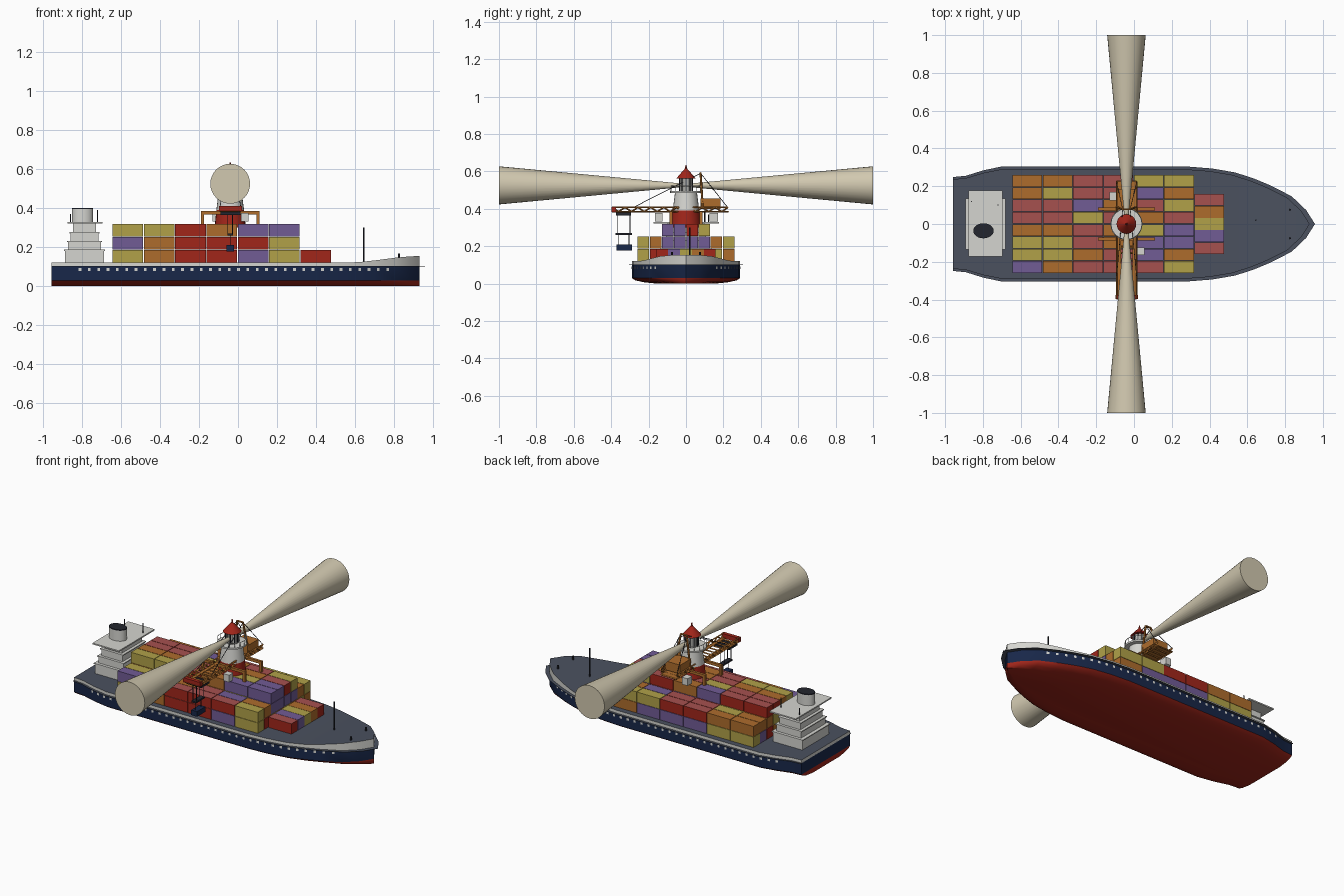
import bpy, bmesh, math, random
from mathutils import Vector, Matrix

if "Cube" in bpy.data.objects:
    bpy.data.objects.remove(bpy.data.objects["Cube"])

random.seed(4)


def mat(name, r, g, b):
    m = bpy.data.materials.new(name)
    m.diffuse_color = tuple((c / 255) ** 2.2 for c in (r, g, b)) + (1,)
    m.use_nodes = True
    m.node_tree.nodes["Principled BSDF"].inputs["Base Color"].default_value = m.diffuse_color
    return m


RED, FADED = mat("red", 160, 42, 32), mat("faded red", 165, 82, 80)
YELLOW, PURPLE = mat("mustard", 175, 160, 74), mat("purple", 112, 92, 148)
ORANGE, NAVY = mat("orange", 172, 108, 48), mat("navy", 30, 43, 74)
DECK, WHITE = mat("slate", 76, 82, 95), mat("off white", 212, 212, 207)
CREAM, DARK = mat("cream", 208, 199, 174), mat("charcoal", 40, 42, 50)


def finish(name, bm, mats, smooth=False):
    bmesh.ops.recalc_face_normals(bm, faces=bm.faces)
    me = bpy.data.meshes.new(name)
    bm.to_mesh(me)
    bm.free()
    ob = bpy.data.objects.new(name, me)
    bpy.context.collection.objects.link(ob)
    for m in mats:
        me.materials.append(m)
    if smooth:
        bpy.context.view_layer.objects.active = ob
        ob.select_set(True)
        bpy.ops.object.shade_smooth_by_angle(angle=math.radians(35))
        ob.select_set(False)
    return ob


def add_box(bm, x0, x1, y0, y1, z0, z1):
    c = Vector((x0 + x1, y0 + y1, z0 + z1)) / 2
    s = Matrix.Diagonal((x1 - x0, y1 - y0, z1 - z0, 1))
    bmesh.ops.create_cube(bm, size=1, matrix=Matrix.Translation(c) @ s)


def boxes(name, items, m):
    bm = bmesh.new()
    for b in items:
        add_box(bm, *b)
    return finish(name, bm, [m])


def rods(name, pairs, m, r=0.004, r2=None, sides=6, smooth=False):
    bm = bmesh.new()
    for a, b in pairs:
        a, b = Vector(a), Vector(b)
        q = (b - a).to_track_quat('Z', 'Y').to_matrix().to_4x4()
        bmesh.ops.create_cone(bm, cap_ends=True, segments=sides, radius1=r,
                              radius2=r if r2 is None else r2, depth=(b - a).length,
                              matrix=Matrix.Translation((a + b) / 2) @ q)
    return finish(name, bm, [m], smooth)


# Hull: half outline (x, half width), lofted through levels
HALF = [(-.957, .237), (-.89, .243), (-.8, .27), (-.7, .29), (.27, .29), (.4, .28), (.52, .26),
        (.62, .228), (.7, .195), (.81, .14), (.885, .07), (.93, 0)]


def ring(bm, zf, sy=1.0, sx=1.0):
    pts = [(x, w) for x, w in HALF] + [(x, -w) for x, w in HALF[-2::-1]]
    return [bm.verts.new((x * (sx if x > 0 else 1), y * sy, zf(x))) for x, y in pts]


def sheer(x):
    t = min(max((x - .55) / .38, 0), 1)
    return .12 + .034 * t * t * (3 - 2 * t)


bm = bmesh.new()
levels = [(0, .55), (.008, .8), (.018, .94), (.03, 1), (.1, 1)]
rings = [ring(bm, lambda x, z=z: z, s) for z, s in levels] + [ring(bm, sheer)]
bm.faces.new(rings[0])
n = len(rings[0])
for k, idx in enumerate((0, 0, 0, 1, 2)):
    for i in range(n):
        j = (i + 1) % n
        bm.faces.new((rings[k][i], rings[k][j], rings[k + 1][j], rings[k + 1][i])).material_index = idx
top = rings[-1]
for i in range(len(HALF) - 2):
    bm.faces.new((top[i], top[i + 1], top[n - 2 - i], top[n - 1 - i])).material_index = 3
h = len(HALF) - 1
bm.faces.new((top[h - 1], top[h], top[h + 1])).material_index = 3
finish("hull", bm, [RED, NAVY, WHITE, DECK], True)

# Thin rubbing strake around the hull
bm = bmesh.new()
lo, hi = ring(bm, lambda x: .1, 1.05, 1.03), ring(bm, lambda x: .102, 1.05, 1.03)
bm.faces.new(lo)
bm.faces.new(hi)
for i in range(n):
    bm.faces.new((lo[i], lo[(i + 1) % n], hi[(i + 1) % n], hi[i]))
finish("rubbing_strake", bm, [DECK])


def half_width(x):
    for (xa, wa), (xb, wb) in zip(HALF, HALF[1:]):
        if xa <= x <= xb:
            return wa + (wb - wa) * (x - xa) / (xb - xa)


# Portholes follow the sides
bm = bmesh.new()
for i in range(34):
    x = -.81 + i * .0478
    for s in (-1, 1):
        vs = [bm.verts.new((x + d, s * (half_width(x + d) + .003), z))
              for d, z in ((-.007, .078), (.007, .078), (.007, .092), (-.007, .092))]
        bm.faces.new(vs)
finish("portholes", bm, [WHITE])

# Containers: top colours by column, each string runs from port to starboard
COL = {"R": RED, "Y": YELLOW, "P": PURPLE, "O": ORANGE}
TOPS = ["OORROYYP", "OYRROYYO", "RRPYRROR", "RROROORR", "YPROYPPR", "YOYRPPOY"]
FRONT_LOW = "YORRPY"
stacks = {k: [] for k in COL}


def container(x, y, tier, key):
    z = .122 + tier * .066
    stacks[key].append((x, x + .157, y - .031, y + .031, z, z + .064))


for c, tops in enumerate(TOPS):
    x = -.643 + c * .1605
    for r, key in enumerate(tops):
        y = .2275 - r * .065
        high = 2 if 2 <= r <= 5 else 1
        for t in range(high):
            k = random.choice("RYPO")
            container(x, y, t, FRONT_LOW[c] if r == 7 else k)
        container(x, y, high, key)
for r, key in enumerate("ROYPR"):
    container(.32, .128 - r * .064, 0, key)
for key, items in stacks.items():
    ob = boxes("containers_" + COL[key].name, items, COL[key])
    if key == "R":  # sun-faded roofs
        ob.data.materials.append(FADED)
        for p in ob.data.polygons:
            p.material_index = int(p.normal.z > .5)

# Stepped bridge, roof wings and funnel
tiers = [(.1, .13, .122, .187), (.084, .118, .187, .232), (.072, .108, .232, .277), (.06, .098, .277, .322)]
boxes("bridge", [(-.787 - a, -.787 + a, -b, b, z0, z1) for a, b, z0, z1 in tiers], WHITE)
boxes("bridge_ledges", [(-.787 - a - .006, -.787 + a + .006, -b - .006, b + .006, z1 - .006, z1)
                        for a, b, z0, z1 in tiers[:3]], WHITE)
boxes("bridge_roof", [(-.875, -.695, -.173, .177, .322, .33)], WHITE)
for name, z0, z1, m in (("funnel", .33, .395, WHITE), ("funnel_cap", .395, .401, DARK)):
    ob = rods(name, [((0, 0, z0), (0, 0, z1))], m, 1, sides=24, smooth=True)
    ob.scale = (.054, .04, 1)
    ob.location = (-.797, -.036, 0)
rods("bridge_aerial", [((-.72, .1, .33), (-.72, .1, .39)), ((-.86, .12, .33), (-.86, .12, .37))], DARK, .003)

# Foredeck mast and bollards
rods("foredeck_mast", [((.645, .02, .12), (.645, .02, .3))], DARK, .004)
rods("bollards", [((.825, s * .075, .14), (.825, s * .075, .168)) for s in (-1, 1)], DARK, .006)

# Lighthouse
LX = -.04


def turned(name, z0, z1, r1, r2, m, sides=24):
    return rods(name, [((LX, 0, z0), (LX, 0, z1))], m, r1, r2, sides, True)


turned("tower_lower", .3, .39, .08, .071, RED)
turned("tower_upper", .39, .485, .071, .059, WHITE)
turned("gallery", .485, .495, .085, .085, WHITE)
turned("lantern", .495, .565, .036, .036, WHITE, 10)
turned("roof", .562, .615, .052, .006, RED)
turned("finial", .612, .634, .006, .003, RED, 8)


def around(r, n):
    return [(LX + r * math.cos(2 * math.pi * i / n), r * math.sin(2 * math.pi * i / n)) for i in range(n)]


rods("lantern_bars", [((x, y, .495), (x, y, .565)) for x, y in around(.037, 10)], DARK, .003)
posts = around(.082, 16)
rods("gallery_railing", [((x, y, .49), (x, y, .522)) for x, y in posts] +
     [((*a, .522), (*b, .522)) for a, b in zip(posts, posts[1:] + posts[:1])], WHITE, .002)

# Light beams
rods("light_beams", [((LX, s * .035, .525), (LX, s, .525)) for s in (-1, 1)], CREAM, .011, .102, 32, True)

# Crane gantry standing on the stacks
gantry = []
for y in (-.08, .08):
    gantry.append((-.19, .11, y - .008, y + .008, .368, .384))
    for x in (-.19, .094):
        gantry.append((x, x + .016, y - .008, y + .008, .318, .37))
boxes("crane_gantry", gantry, ORANGE)

# Lattice jib: side girders with zigzag bracing
jib, N = [], 18
ys = [-.395 + .62 * i / N for i in range(N + 1)]
for x in (-.092, .014):
    jib += [((x, ys[0], z), (x, ys[-1], z)) for z in (.384, .408)]
    for i in range(N):
        jib.append(((x, ys[i], .384 if i % 2 else .408), (x, ys[i + 1], .408 if i % 2 else .384)))
jib += [((-.092, y, .384), (.014, y, .384)) for y in ys if abs(y) > .09]
rods("crane_jib", jib, ORANGE, .0045, sides=4)
boxes("jib_walkway", [(-.09, -.07, -.39, -.08, .384, .388), (-.008, .012, -.39, -.08, .384, .388),
                      (-.09, .012, .08, .225, .384, .388)], ORANGE)
boxes("counterweight", [(-.09, .012, .078, .185, .4, .455)], ORANGE)
boxes("jib_tip", [(-.098, .02, -.398, -.375, .382, .41)], RED)
boxes("operator_cab", [(.015, .055, -.165, -.125, .332, .376)], WHITE)
boxes("winch_house", [(-.13, -.09, .125, .17, .332, .376)], WHITE)

# Raised frame and stay cables
peak = [(-.06, .078, .59), (-.02, .078, .59)]
rods("crane_mast", [((-.092, .09, .4), peak[0]), ((.014, .09, .4), peak[1]), (peak[0], peak[1])], ORANGE, .006)
rods("stay_cables", [(p, (x, y, .408)) for p, x in zip(peak, (-.092, .014)) for y in (-.28, .222)], DARK, .0018)

# Trolley, hoist cables, spreader and hanging load
boxes("trolley", [(-.09, .012, -.375, -.295, .365, .38)], DARK)
rods("hoist_cables", [((LX + dx, y, .37), (LX + dx, y, .27)) for dx in (-.012, .012) for y in (-.365, -.3)] +
     [((LX, y, .265), (LX, y, .21)) for y in (-.36, -.305)], DARK, .002)
boxes("spreader", [(-.055, -.025, -.376, -.289, .26, .27)], DARK)
boxes("hanging_container", [(-.06, -.02, -.372, -.29, .178, .21)], NAVY)
